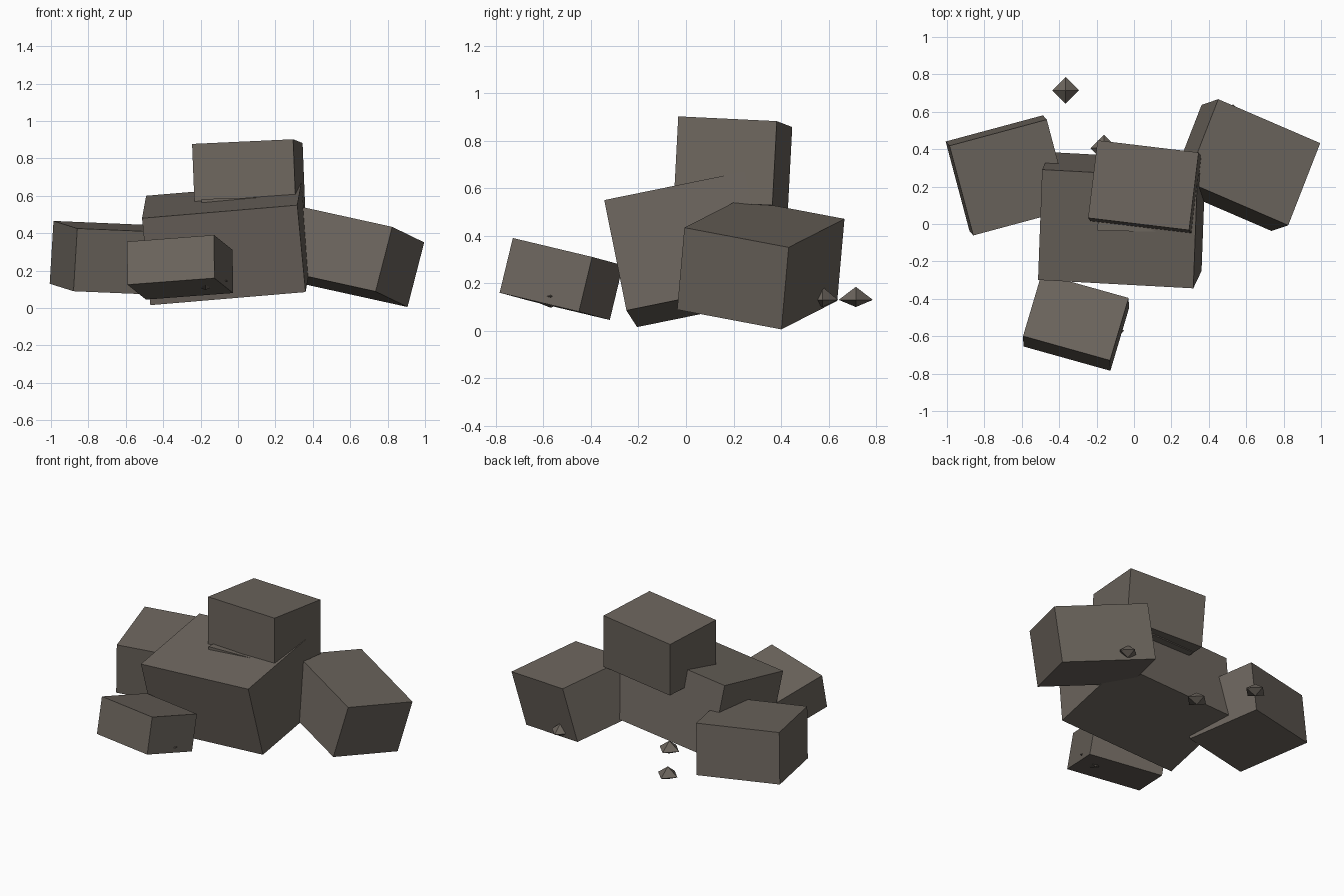
import bpy
import bmesh
from mathutils import Matrix, Vector

cube = bpy.data.objects.get("Cube")
if cube:
    bpy.data.objects.remove(cube, do_unlink=True)

# One stone colour for the whole pile
stone = bpy.data.materials.new("stone_grey_brown")
stone.use_nodes = True
colour = (0.15, 0.13, 0.11, 1)
stone.diffuse_color = colour
bsdf = next(n for n in stone.node_tree.nodes if n.type == 'BSDF_PRINCIPLED')
bsdf.inputs["Base Color"].default_value = colour
bsdf.inputs["Roughness"].default_value = 0.9


def add_object(name, bm, matrix):
    mesh = bpy.data.meshes.new(name)
    bm.to_mesh(mesh)
    bm.free()
    mesh.materials.append(stone)
    obj = bpy.data.objects.new(name, mesh)
    obj.matrix_world = matrix
    bpy.context.collection.objects.link(obj)
    return obj


def block(name, centre, width, depth, height):
    """Tilted box: width and depth are edge vectors, height is a length."""
    x, y = Vector(width), Vector(depth)
    z = x.cross(y).normalized()
    y_dir = z.cross(x).normalized()
    bm = bmesh.new()
    bmesh.ops.create_cube(bm, size=1)
    bmesh.ops.scale(bm, vec=(x.length, y.length, height), verts=bm.verts)
    rotation = Matrix((x.normalized(), y_dir, z)).transposed().to_4x4()
    add_object(name, bm, Matrix.Translation(centre) @ rotation)


def pebble(name, centre, radius, top=0.055, bottom=0.03):
    """Four-sided stone chip, taller above its waist than below."""
    bm = bmesh.new()
    bmesh.ops.create_uvsphere(bm, u_segments=4, v_segments=2, radius=1)
    for v in bm.verts:
        v.co.x *= radius
        v.co.y *= radius
        v.co.z *= top if v.co.z > 0 else bottom
    add_object(name, bm, Matrix.Translation(centre))


# Large boulders
block("centre_block", (-0.065, 0.02, 0.343), (0.83, -0.045, 0.07), (0.02, 0.59, 0.12), 0.476)
block("top_block", (0.057, 0.198, 0.703), (0.54, -0.065, 0.025), (0.05, 0.415, -0.02), 0.355)
block("front_block", (-0.31, -0.525, 0.218), (0.465, -0.13, 0.035), (0.095, 0.335, -0.08), 0.237)
block("left_block", (0.593, 0.315, 0.28), (0.545, -0.235, -0.12), (0.18, 0.435, -0.085), 0.358)
block("right_block", (-0.673, 0.26, 0.267), (0.52, 0.14, -0.022), (-0.125, 0.48, 0.04), 0.337)

# Thin stone wedged under the top block
block("wedged_slab", (0.05, 0.15, 0.55), (0.48, -0.008, 0.015), (0.007, 0.38, 0), 0.08)

# Loose chips
pebble("rear_pebble", (-0.365, 0.715, 0.13), 0.072)
pebble("middle_pebble", (-0.16, 0.405, 0.13), 0.072)
pebble("left_pebble", (0.53, 0.575, 0.13), 0.065)
pebble("front_pebble", (-0.175, -0.57, 0.145), 0.122, 0.055, 0.048)
